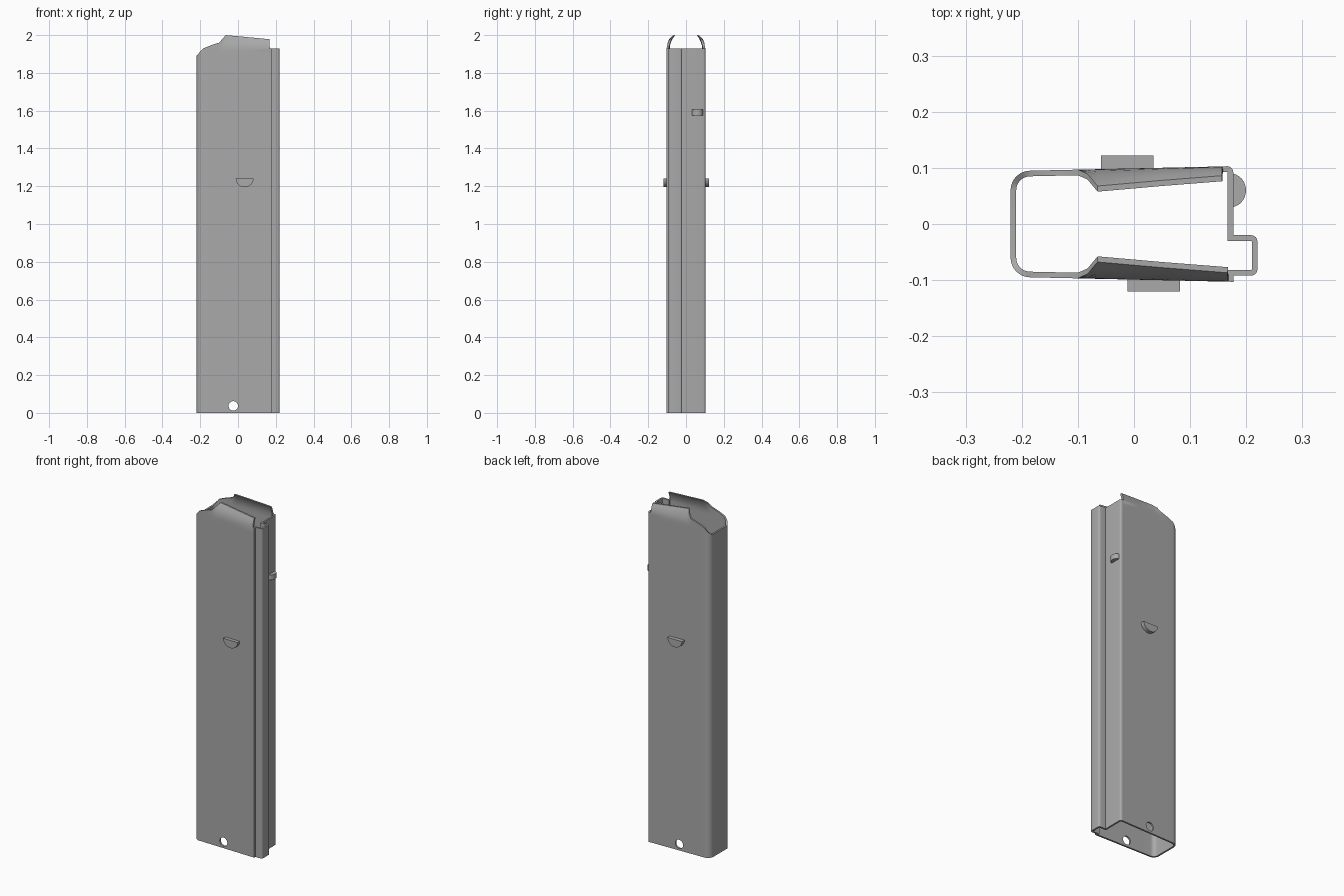
import bpy, bmesh, math
from mathutils import Vector

if "Cube" in bpy.data.objects:
    bpy.data.objects.remove(bpy.data.objects["Cube"])

steel = bpy.data.materials.new("grey steel")
steel.use_nodes = True
colour = (0.4, 0.4, 0.4, 1)
steel.diffuse_color = colour
steel.node_tree.nodes["Principled BSDF"].inputs["Base Color"].default_value = colour

WALL = 0.01
LEDGE = 1.93
BEND = 1.92
# Top edge of the long sides, from the rounded end to the feed lips
EDGE = [(-0.22, 1.89), (-0.18, 1.935), (-0.10, 1.96), (-0.065, 2.0), (0.17, 1.978)]


def lerp_table(table, x):
    for (x0, z0), (x1, z1) in zip(table, table[1:]):
        if x <= x1:
            return z0 + (z1 - z0) * max(0, (x - x0) / (x1 - x0))
    return table[-1][1]


def arc(cx, cy, r, start, end, steps):
    angles = [math.radians(start + (end - start) * i / steps) for i in range(steps + 1)]
    return [Vector((cx + r * math.cos(a), cy + r * math.sin(a))) for a in angles]


def add_object(name, bm):
    bmesh.ops.recalc_face_normals(bm, faces=bm.faces)
    mesh = bpy.data.meshes.new(name)
    bm.to_mesh(mesh)
    bm.free()
    mesh.materials.append(steel)
    obj = bpy.data.objects.new(name, mesh)
    bpy.context.collection.objects.link(obj)
    return obj


def activate(obj):
    bpy.ops.object.select_all(action="DESELECT")
    obj.select_set(True)
    bpy.context.view_layer.objects.active = obj


def side(sign, lip_end):
    xs = [-0.14, -0.10, -0.083, -0.065, 0.05, lip_end, lip_end + 0.001]
    return [Vector((x, sign * (0.095 + 0.008 * (x + 0.185) / 0.36))) for x in xs]


# Plan outline: rounded end, two long sides and the offset rib
front_end, back_end = 0.167, 0.157
outline = arc(-0.185, -0.06, 0.035, 180, 270, 8) + side(-1, front_end)
outline += [Vector(p) for p in ((0.177, -0.103), (0.177, -0.092))]
outline += arc(0.209, -0.081, 0.011, 270, 360, 4)
outline += arc(0.209, -0.031, 0.011, 0, 90, 4)
outline += [Vector((0.177, -0.02))]
outline += arc(0.166, 0.092, 0.011, 0, 90, 4)
outline += list(reversed(side(1, back_end)))
outline += arc(-0.185, 0.06, 0.035, 90, 180, 8)


def inset(points, distance):
    result = []
    for i, p in enumerate(points):
        a = (p - points[i - 1]).normalized()
        b = (points[(i + 1) % len(points)] - p).normalized()
        na, nb = Vector((-a.y, a.x)), Vector((-b.y, b.x))
        result.append(p + (na + nb) * distance / (1 + na.dot(nb)))
    return result


def column(bm, outer, p):
    end = front_end if outer.y < 0 else back_end
    on_side = outer.x <= end + 0.0005
    top = lerp_table(EDGE, outer.x) if on_side else LEDGE
    fold = min(1, max(0, (outer.x + 0.10) / 0.035)) if on_side else 0
    heights = [0, 1.86] + [1.86 + (top - 1.86) * i / 8 for i in range(1, 9)]
    verts = []
    for z in heights:
        push = 0.03 * fold * (max(0, z - BEND) / 0.08) ** 2
        y = p.y - math.copysign(push, outer.y)
        verts.append(bm.verts.new((p.x, y, z)))
    return verts


# Thin walled tube with curled feed lips
bm = bmesh.new()
outer_cols = [column(bm, p, p) for p in outline]
inner_cols = [column(bm, p, q) for p, q in zip(outline, inset(outline, WALL))]
for i in range(len(outline)):
    o0, o1, n0, n1 = outer_cols[i - 1], outer_cols[i], inner_cols[i - 1], inner_cols[i]
    for k in range(len(o0) - 1):
        bm.faces.new((o0[k], o1[k], o1[k + 1], o0[k + 1]))
        bm.faces.new((n1[k], n0[k], n0[k + 1], n1[k + 1]))
    bm.faces.new((o0[-1], o1[-1], n1[-1], n0[-1]))
    bm.faces.new((o1[0], o0[0], n0[0], n1[0]))
tube = add_object("tube_body", bm)

# Round hole through both sides near the base
bpy.ops.mesh.primitive_cylinder_add(vertices=32, radius=0.025, depth=0.5,
                                    location=(-0.025, 0, 0.037),
                                    rotation=(math.pi / 2, 0, 0))
cutter = bpy.context.object
cutter.hide_render = True
activate(tube)
cut = tube.modifiers.new("base_hole", "BOOLEAN")
cut.operation, cut.object, cut.solver = "DIFFERENCE", cutter, "EXACT"
bpy.ops.object.modifier_apply(modifier=cut.name)
bpy.data.objects.remove(cutter)


# Half round stops pressed out of the walls
def half_round(name, origin, across, out, depth, radius, push):
    origin, across, out, depth = map(Vector, (origin, across, out, depth))
    bm = bmesh.new()
    rim = [origin + across * p.x + out * p.y * push
           for p in arc(0, 0, radius, 0, 180, 16)]
    near = bm.faces.new([bm.verts.new(p) for p in rim])
    moved = bmesh.ops.extrude_face_region(bm, geom=[near])["geom"]
    bmesh.ops.translate(bm, vec=depth, verts=[v for v in moved if isinstance(v, bmesh.types.BMVert)])
    return add_object(name, bm)


stops = [
    half_round("front_stop", (0.035, -0.095, 1.24), (1, 0, 0), (0, 0, -1), (0, -0.025, 0), 0.047, 0.96),
    half_round("back_stop", (-0.012, 0.095, 1.24), (1, 0, 0), (0, 0, -1), (0, 0.027, 0), 0.047, 0.96),
    half_round("end_stop", (0.172, 0.06, 1.575), (0, 1, 0), (1, 0, 0), (0, 0, 0.03), 0.03, 0.92),
]

for obj in [tube] + stops:
    activate(obj)
    bpy.ops.object.shade_smooth_by_angle(angle=math.radians(35))
